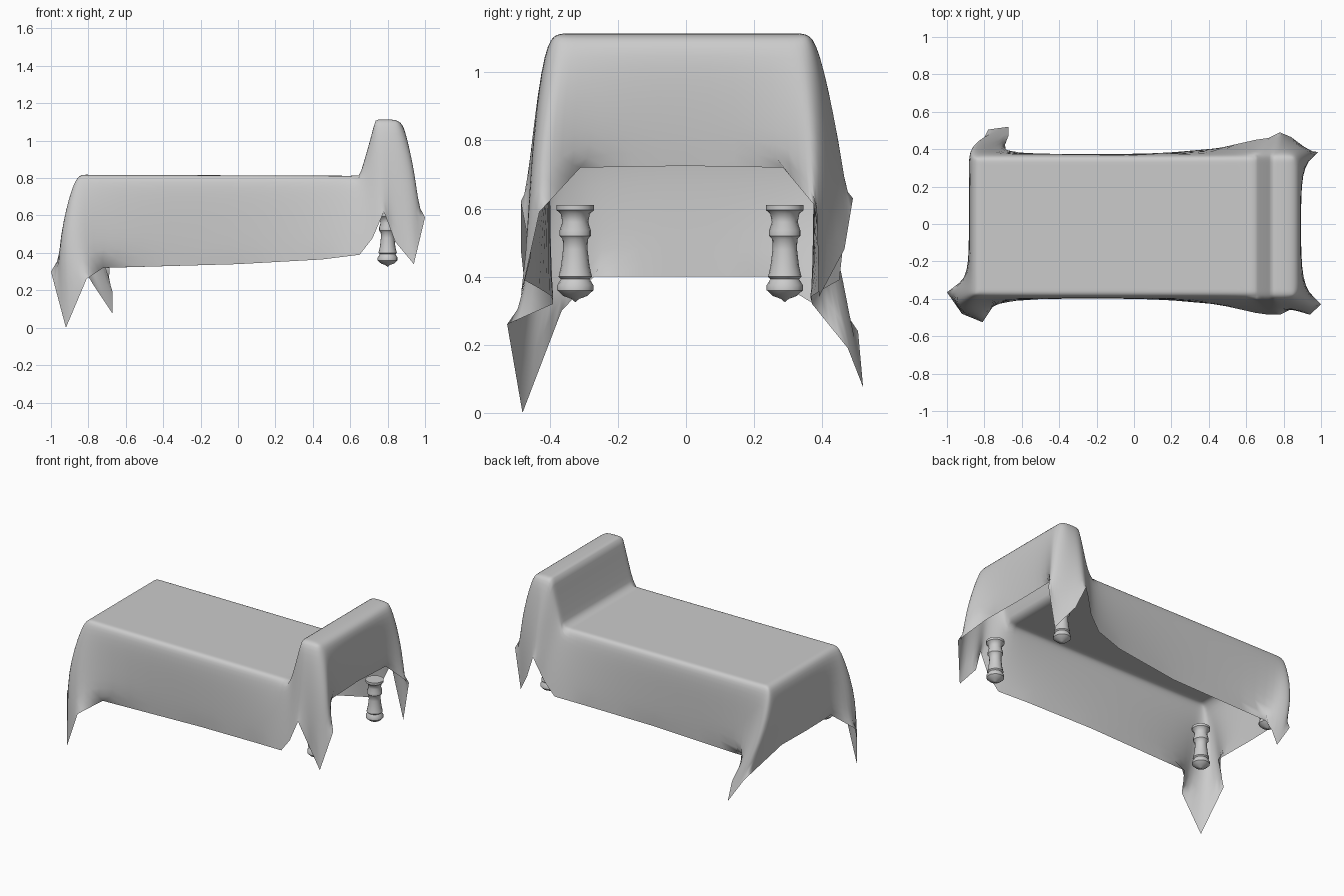
import bpy, bmesh, math

if "Cube" in bpy.data.objects:
    bpy.data.objects.remove(bpy.data.objects["Cube"])

YC = -0.012    # sideways offset of the top
FAR = -0.025   # extra shift of the far (+y) skirt

# Length profile of the top surface (x, z): foot edge, mattress, headboard
PROFILE = [(-.845, .818), (-.81, .818), (-.74, .817), (0, .815), (.45, .813),
           (.65, .812), (.69, .94), (.735, 1.112), (.80, 1.115), (.86, 1.11)]
WIDTHS = [-.365, -.335, -.28, 0, .28, .335, .365]

# Hanging columns for the -y half: edge, middle, hem
FOOT = [((-.88, 0, .775), (-.885, 0, .58), (-.88, 0, .40)),
        ((-.88, -.28, .775), (-.885, -.28, .58), (-.875, -.27, .40)),
        ((-.885, -.35, .77), (-.955, -.36, .52), (-1.0, -.365, .30)),
        ((-.885, -.39, .77), (-.97, -.46, .43), (-.92, -.48, 0))]
SIDE = [((-.84, -.40, .775), (-.85, -.47, .50), (-.81, -.525, .26)),
        ((-.75, -.40, .78), (-.74, -.40, .55), (-.72, -.39, .32)),
        ((0, -.40, .78), (0, -.395, .56), (0, -.39, .34)),
        ((.45, -.40, .78), (.45, -.42, .57), (.45, -.43, .365)),
        ((.65, -.40, .785), (.64, -.44, .60), (.65, -.475, .39)),
        ((.69, -.405, .91), (.71, -.445, .69), (.72, -.485, .48)),
        ((.74, -.415, 1.085), (.77, -.455, .82), (.78, -.485, .62)),
        ((.80, -.415, 1.09), (.815, -.455, .78), (.84, -.455, .46))]
HEAD = [((.86, -.41, 1.085), (.92, -.46, .75), (.94, -.485, .34)),
        ((.895, -.37, 1.07), (.97, -.42, .82), (1.0, -.43, .59)),
        ((.895, -.31, 1.07), (.90, -.32, .88), (.885, -.31, .72)),
        ((.895, 0, 1.07), (.89, 0, .9), (.875, 0, .725))]
# Far corners differ: the foot fold swings along the side, the head fold hangs inward
FAR_FOLD = {(0, 5): ((-.885, .34, .77), (-.89, .39, .54), (-.78, .505, .24)),
            (0, 6): ((-.88, .37, .77), (-.85, .47, .45), (-.67, .52, .075)),
            (1, 6): ((-.84, .378, .775), (-.79, .41, .52), (-.67, .475, .19)),
            (2, 6): ((-.75, .378, .78), (-.73, .375, .55), (-.71, .37, .32)),
            (7, 6): ((.74, .39, 1.085), (.77, .455, .82), (.78, .49, .63)),
            (8, 6): ((.80, .39, 1.09), (.815, .45, .78), (.84, .465, .48)),
            (9, 6): ((.86, .385, 1.085), (.92, .42, .75), (.94, .39, .34)),
            (9, 5): ((.895, .345, 1.07), (.96, .37, .82), (.985, .385, .60))}


def column(i, j):
    if (i, j) in FAR_FOLD:
        return FAR_FOLD[(i, j)]
    if i == 0:
        col = FOOT[abs(j - 3)]
    elif i == 9:
        col = HEAD[3 - abs(j - 3)]
    else:
        col = SIDE[i - 1]
    return [(x, FAR - y, z) for x, y, z in col] if j > 3 else col


def build_cover():
    bm = bmesh.new()
    vcrease = bm.verts.layers.float.new("crease_vert")
    ecrease = bm.edges.layers.float.new("crease_edge")
    # Top surface
    top = [[bm.verts.new((x, y + YC, z)) for y in WIDTHS] for x, z in PROFILE]
    for i in range(9):
        for j in range(6):
            bm.faces.new((top[i][j], top[i + 1][j], top[i + 1][j + 1], top[i][j + 1]))
    # Hanging cloth all the way round
    rim = ([(i, 0) for i in range(9)] + [(9, j) for j in range(6)]
           + [(i, 6) for i in range(9, 0, -1)] + [(0, j) for j in range(6, 0, -1)])
    cols = []
    for i, j in rim:
        col = [top[i][j]] + [bm.verts.new(p) for p in column(i, j)]
        col[-1][vcrease] = 1.0
        cols.append(col)
    for a, b in zip(cols, cols[1:] + cols[:1]):
        for k in range(3):
            bm.faces.new((a[k], a[k + 1], b[k + 1], b[k]))
    # Tighter bends at the headboard foot and its top edge
    for row, amount in ((5, .75), (7, .5)):
        line = top[row]
        for a, b in zip(line, line[1:]):
            bm.edges.get((a, b))[ecrease] = amount
        for c in cols:
            if c[0] in (line[0], line[-1]):
                bm.edges.get((c[0], c[1]))[ecrease] = amount
    bmesh.ops.recalc_face_normals(bm, faces=bm.faces)
    if sum(f.normal.z for f in bm.faces) < 0:
        bmesh.ops.reverse_faces(bm, faces=bm.faces)
    return finish("draped_cover", bm)


def build_leg(name, x, y, sides=16):
    # Turned leg: (radius, z)
    prof = [(0, .61), (.055, .61), (.055, .595), (.043, .585), (.038, .56), (.046, .535),
            (.046, .52), (.037, .51), (.036, .48), (.042, .43), (.049, .40), (.042, .393),
            (.053, .375), (.053, .36), (.035, .343), (.012, .335), (0, .325)]
    bm = bmesh.new()
    verts = [bm.verts.new((x + r, y, z)) for r, z in prof]
    edges = [bm.edges.new(p) for p in zip(verts, verts[1:])]
    bmesh.ops.spin(bm, geom=verts + edges, cent=(x, y, 0), axis=(0, 0, 1),
                   angle=math.tau, steps=sides, use_duplicate=False)
    bmesh.ops.remove_doubles(bm, verts=bm.verts, dist=.0005)
    bmesh.ops.recalc_face_normals(bm, faces=bm.faces)
    return finish(name, bm)


def finish(name, bm):
    me = bpy.data.meshes.new(name)
    bm.to_mesh(me)
    bm.free()
    ob = bpy.data.objects.new(name, me)
    bpy.context.collection.objects.link(ob)
    bpy.ops.object.select_all(action='DESELECT')
    ob.select_set(True)
    bpy.context.view_layer.objects.active = ob
    return ob


cover = build_cover()
bpy.ops.object.shade_smooth()
sub = cover.modifiers.new("soft_folds", 'SUBSURF')
sub.levels = sub.render_levels = 2

# Four turned legs
for end, x in (("head", .80), ("foot", -.79)):
    for side, y in (("front", -.325), ("back", .29)):
        build_leg(f"{end}_{side}_leg", x, y)
        bpy.ops.object.shade_smooth_by_angle(angle=math.radians(40))
